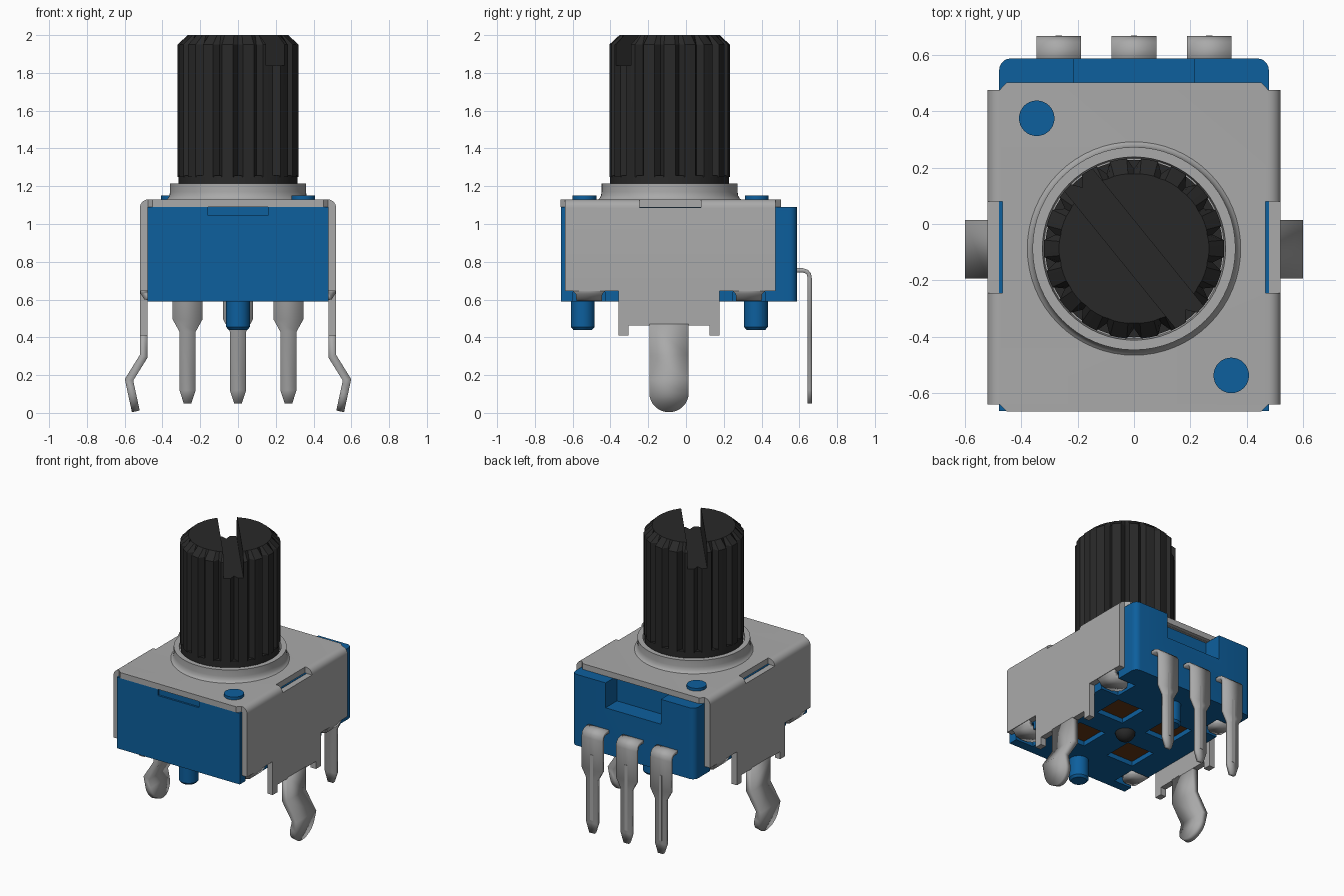
import bpy, bmesh, math
from mathutils import Matrix, Vector

if "Cube" in bpy.data.objects:
    bpy.data.objects.remove(bpy.data.objects["Cube"], do_unlink=True)


def material(name, rgb, rough=0.5):
    m = bpy.data.materials.new(name)
    m.use_nodes = True
    m.diffuse_color = (*rgb, 1)
    b = m.node_tree.nodes["Principled BSDF"]
    b.inputs["Base Color"].default_value = (*rgb, 1)
    b.inputs["Roughness"].default_value = rough
    return m


METAL = material("grey metal", (0.40, 0.40, 0.40))
BLUE = material("blue plastic", (0.004, 0.115, 0.34))
BLACK = material("black plastic", (0.022, 0.022, 0.022))
BROWN = material("brown track", (0.13, 0.04, 0.008))
parts = []
CY = -0.087  # shaft axis in y


def finish(name, bm, mat):
    bmesh.ops.recalc_face_normals(bm, faces=bm.faces)
    me = bpy.data.meshes.new(name)
    bm.to_mesh(me)
    bm.free()
    ob = bpy.data.objects.new(name, me)
    bpy.context.collection.objects.link(ob)
    me.materials.append(mat)
    parts.append(ob)
    return ob


def add_box(bm, x0, x1, y0, y1, z0, z1):
    m = Matrix.Translation(((x0 + x1) / 2, (y0 + y1) / 2, (z0 + z1) / 2)) @ \
        Matrix.Diagonal((x1 - x0, y1 - y0, z1 - z0, 1))
    return bmesh.ops.create_cube(bm, size=1, matrix=m)["verts"]


def boxes(name, specs, mat):
    bm = bmesh.new()
    for s in specs:
        add_box(bm, *s)
    return finish(name, bm, mat)


def prism(name, points, vec, mat):
    """Closed outline of 3D points extruded along vec."""
    bm = bmesh.new()
    f = bm.faces.new([bm.verts.new(p) for p in points])
    r = bmesh.ops.extrude_face_region(bm, geom=[f], use_keep_orig=True)
    vs = [g for g in r["geom"] if isinstance(g, bmesh.types.BMVert)]
    bmesh.ops.translate(bm, verts=vs, vec=vec)
    return finish(name, bm, mat)


def lathe(name, profile, cx, cy, mat, seg=48):
    """Stack of rings (radius, z) capped at both ends."""
    bm = bmesh.new()
    rings = [[bm.verts.new((cx + r * math.cos(i * math.tau / seg),
                            cy + r * math.sin(i * math.tau / seg), z))
              for i in range(seg)] for r, z in profile]
    bridge(bm, rings)
    return finish(name, bm, mat)


def bridge(bm, rings):
    for a, b in zip(rings, rings[1:]):
        for i in range(len(a)):
            j = (i + 1) % len(a)
            bm.faces.new((a[i], a[j], b[j], b[i]))
    bm.faces.new(rings[0])
    bm.faces.new(rings[-1])


def strip(name, rows, place, thick, mat):
    """Bent sheet strip; rows are (u, z, half width), place maps (u, w, z)."""
    bm = bmesh.new()
    pairs = [[bm.verts.new(place(u, w, z)) for w in (-h, h)] for u, z, h in rows]
    for a, b in zip(pairs, pairs[1:]):
        bm.faces.new((a[0], a[1], b[1], b[0]))
    ob = finish(name, bm, mat)
    s = ob.modifiers.new("thickness", "SOLIDIFY")
    s.thickness, s.offset, s.use_even_offset = thick, 0, True
    return ob


def cut(ob, cutter):
    m = ob.modifiers.new("cut", "BOOLEAN")
    m.operation, m.solver, m.object = "DIFFERENCE", "EXACT", cutter
    with bpy.context.temp_override(object=ob, active_object=ob, selected_objects=[ob]):
        bpy.ops.object.modifier_apply(modifier=m.name)
    parts.remove(cutter)
    bpy.data.objects.remove(cutter, do_unlink=True)


# Blue housing with rounded back corners
bm = bmesh.new()
add_box(bm, -0.478, 0.478, -0.663, 0.587, 0.59, 1.09)
edges = [e for e in bm.edges if all(v.co.y > 0 for v in e.verts)
         and abs(e.verts[0].co.z - e.verts[1].co.z) > 0.1]
bmesh.ops.bevel(bm, geom=edges, offset=0.04, segments=5, affect="EDGES", profile=0.5)
housing = finish("housing", bm, BLUE)
windows = [(sx * 0.2, CY + sy * 0.19) for sx in (-1, 1) for sy in (-1, 1)]
tongues = [(sx, y) for sx in (-1, 1) for y in (-0.513, 0.333)]
cuts = [(-0.215, 0.215, 0.46, 0.7, 0.915, 1.2), (-0.16, 0.16, -0.7, -0.65, 1.045, 1.2)]
cuts += [(x - 0.105, x + 0.105, y - 0.105, y + 0.105, 0.5, 0.63) for x, y in windows]
cuts += [(min(s * 0.34, s * 0.6), max(s * 0.34, s * 0.6), y - 0.085, y + 0.085, 0.5, 0.64)
         for s, y in tongues]
cut(housing, boxes("housing_cutter", cuts, BLUE))
boxes("resistive_tracks",
      [(x - 0.104, x + 0.104, y - 0.104, y + 0.104, 0.622, 0.63) for x, y in windows], BROWN)

# Metal cover: folded sheet with rounded shoulders, open below
R, TOP, OUT, T = 0.045, 1.13, 0.52, 0.042
arc = [(OUT - R + R * math.cos(a * math.pi / 12), TOP - R + R * math.sin(a * math.pi / 12))
       for a in range(7)]
half = [(OUT, 0.645)] + arc
inner = [(OUT - T, TOP - T), (OUT - T, 0.645)]
profile = half + [(-x, z) for x, z in reversed(half)] + \
    [(-x, z) for x, z in reversed(inner)] + inner
cover = prism("cover", [(x, -0.64, z) for x, z in profile], (0, 1.115, 0), METAL)
cut(cover, boxes("cover_cutter", [(0.467, 0.6, -0.245, 0.08, 1.087, 1.2),
                                  (-0.6, -0.467, -0.245, 0.08, 1.087, 1.2)], METAL))
# Front and back lips of the cover top, with clipped corners
for name, y0, y1 in (("cover_front_lip", -0.64, -0.665), ("cover_back_lip", 0.475, 0.502)):
    prism(name, [(-0.477, y0, 1.09), (0.477, y0, 1.09), (0.452, y1, 1.09), (-0.452, y1, 1.09)],
          (0, 0, 0.04), METAL)

# Stepped side tabs, spring legs and clamping tongues
C = -0.09
step = [(0.267, 0.66), (0.267, 0.41), (0.214, 0.41), (0.214, 0.463)]
tab = step + [(-y, z) for y, z in reversed(step)]
leg = [(0.499, 0.47, 0.104), (0.499, 0.30, 0.104), (0.577, 0.175, 0.104)]
a, b = Vector((0.577, 0.175)), Vector((0.541, 0.008))
for i in range(9):
    ang = i * math.pi / 16
    p = b + (a - b).normalized() * 0.104 * (1 - math.sin(ang))
    leg.append((p.x, p.y, max(0.104 * math.cos(ang), 0.008)))
for s, side in ((1, "left"), (-1, "right")):
    prism(side + "_tab", [(s * (OUT - T), C + y, z) for y, z in tab], (s * T, 0, 0), METAL)
    strip(side + "_leg", leg, lambda u, w, z: (s * u, C + w, z), T, METAL)
for s, y in tongues:
    strip(("left" if s > 0 else "right") + ("_back" if y > 0 else "_front") + "_tongue",
          [(0.5, 0.66, 0.1), (0.497, 0.635, 0.07), (0.485, 0.617, 0.068), (0.46, 0.61, 0.068),
           (0.41, 0.61, 0.068), (0.375, 0.61, 0.05), (0.36, 0.61, 0.025)],
          lambda u, w, z: (s * u, y + w, z), 0.036, METAL)

# Solder pins with a pressed rib
for i, name in enumerate(("right", "middle", "left")):
    x = (i - 1) * 0.267
    strip(name + "_pin",
          [(0.56, 0.755, 0.079), (0.618, 0.755, 0.079), (0.639, 0.748, 0.079),
           (0.651, 0.735, 0.079), (0.655, 0.712, 0.079), (0.655, 0.495, 0.079),
           (0.655, 0.43, 0.043), (0.655, 0.12, 0.043), (0.655, 0.05, 0.02)],
          lambda u, w, z: (x + w, u, z), 0.022, METAL)
    boxes(name + "_pin_rib", [(x - 0.011, x + 0.011, 0.663, 0.668, 0.14, 0.6)], METAL)

# Rivet heads on top and locating pegs below
for name, x, y in (("back_rivet", -0.345, 0.375), ("front_rivet", 0.345, -0.537)):
    lathe(name, [(0.063, 1.08), (0.063, 1.15)], x, y, BLUE, 32)
for name, y in (("front_peg", -0.547), ("back_peg", 0.37)):
    lathe(name, [(0.05, 0.44), (0.063, 0.455), (0.063, 0.60)], 0, y, BLUE, 32)

# Bushing collar
lathe("collar", [(0.385, 1.125), (0.372, 1.135), (0.363, 1.15), (0.36, 1.17), (0.36, 1.215),
                 (0.325, 1.215), (0.32, 1.18)], 0, CY, METAL, 64)

# Shaft: round foot, grooved grip with bevelled top, screwdriver slot
lathe("shaft_foot", [(0.315, 1.17), (0.315, 1.256)], 0, CY, BLACK, 64)
TEETH = 18
bm = bmesh.new()
rings = []
for z, outer, root in ((1.25, 0.32, 0.283), (1.95, 0.32, 0.283), (2.0, 0.266, 0.264)):
    ring = []
    for i in range(TEETH):
        for off, r in ((-0.27, outer), (0, outer), (0.27, outer), (0.5, root)):
            ang = (i + off) * math.tau / TEETH
            ring.append(bm.verts.new((r * math.cos(ang), CY + r * math.sin(ang), z)))
    rings.append(ring)
bridge(bm, rings)
grip = finish("shaft_grip", bm, BLACK)
slot = boxes("slot_cutter", [(-0.5, 0.5, -0.063, 0.063, 1.84, 2.2)], BLACK)
slot.data.transform(Matrix.Translation((0, CY, 0)) @ Matrix.Rotation(math.radians(-51), 4, "Z"))
cut(grip, slot)

# Rounded shaft end showing underneath
bm = bmesh.new()
bmesh.ops.create_uvsphere(bm, u_segments=24, v_segments=12, radius=0.065,
                          matrix=Matrix.Translation((0, CY, 0.595)))
finish("shaft_end", bm, BLACK)

# Smooth the curved surfaces, keep creases sharp
bpy.ops.object.select_all(action="DESELECT")
for ob in parts:
    ob.select_set(True)
bpy.context.view_layer.objects.active = parts[0]
bpy.ops.object.shade_smooth_by_angle(angle=math.radians(25))
